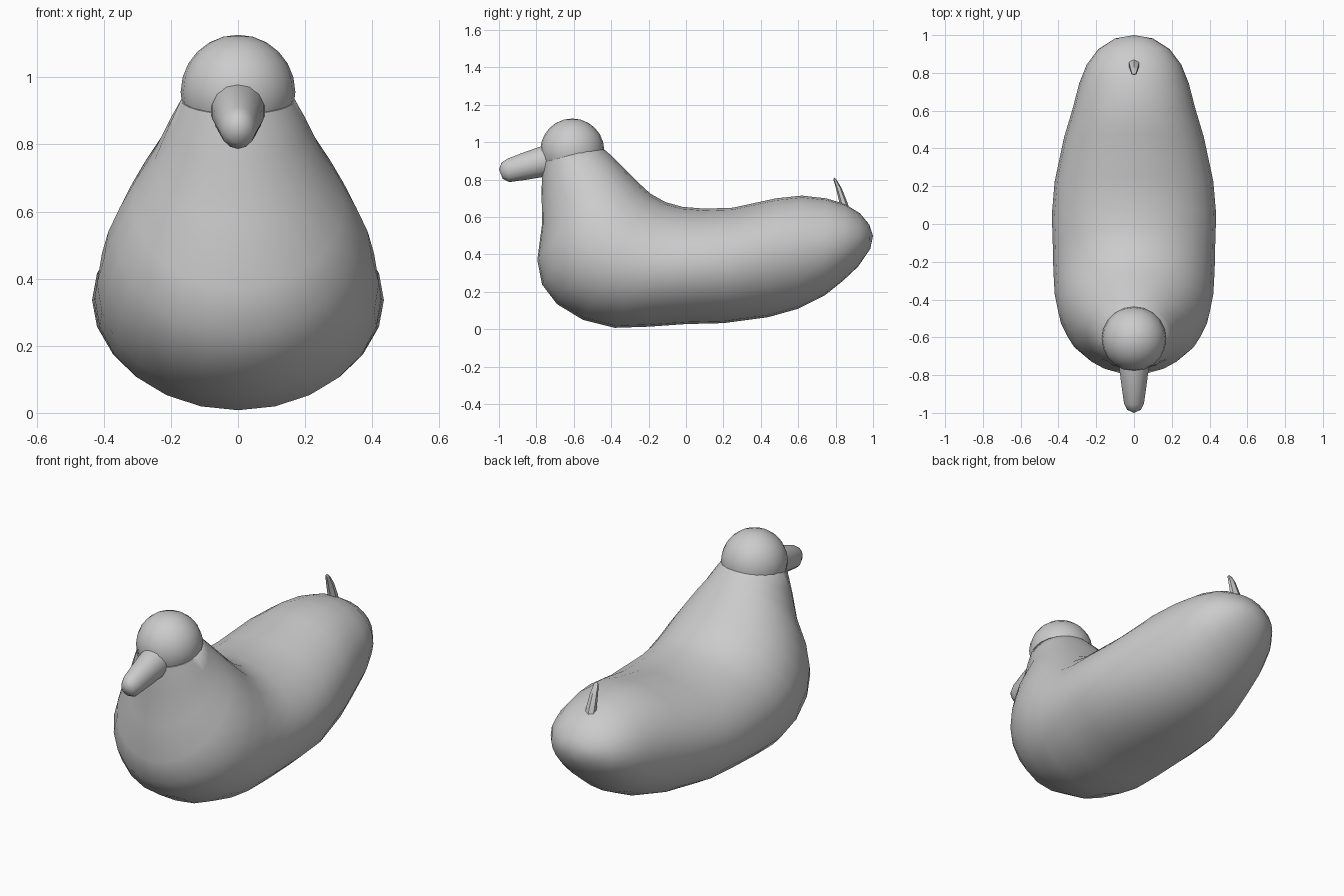
import bpy, bmesh
from math import sin, cos, pi
from mathutils import Vector


def finish(bm, name, angle=60):
    bmesh.ops.recalc_face_normals(bm, faces=bm.faces)
    mesh = bpy.data.meshes.new(name)
    bm.to_mesh(mesh)
    bm.free()
    obj = bpy.data.objects.new(name, mesh)
    bpy.context.collection.objects.link(obj)
    bpy.ops.object.select_all(action='DESELECT')
    obj.select_set(True)
    bpy.context.view_layer.objects.active = obj
    bpy.ops.object.shade_smooth_by_angle(angle=angle * pi / 180)
    return obj


def loft(name, start, sections, end, sides, angle=60):
    """Elliptical rings; section = top y, top z, bottom y, bottom z, half width."""
    bm = bmesh.new()
    rings = []
    for ty, tz, by, bz, w in sections:
        top, bottom = Vector((0, ty, tz)), Vector((0, by, bz))
        mid, half = (top + bottom) / 2, (top - bottom) / 2
        ring = []
        for i in range(sides):
            a = 2 * pi * i / sides
            ring.append(bm.verts.new(mid + half * cos(a) + Vector((w * sin(a), 0, 0))))
        rings.append(ring)
    for a, b in zip(rings, rings[1:]):
        for i in range(sides):
            j = (i + 1) % sides
            bm.faces.new((a[i], a[j], b[j], b[i]))
    for point, ring in ((start, rings[0]), (end, rings[-1])):
        pole = bm.verts.new((0, *point))
        for i in range(sides):
            bm.faces.new((pole, ring[i], ring[(i + 1) % sides]))
    return finish(bm, name, angle)


# Body and neck: one loft from the rump, fanning round the chest up to the head
loft("body", (1.0, 0.50), [
    (0.98, 0.56, 0.985, 0.43, 0.10),
    (0.93, 0.62, 0.92, 0.335, 0.19),
    (0.85, 0.67, 0.84, 0.26, 0.25),
    (0.75, 0.70, 0.74, 0.18, 0.29),
    (0.62, 0.715, 0.60, 0.11, 0.325),
    (0.48, 0.70, 0.44, 0.065, 0.37),
    (0.25, 0.65, 0.20, 0.033, 0.42),
    (0.10, 0.645, 0.00, 0.028, 0.435),
    (-0.02, 0.655, -0.20, 0.014, 0.43),
    (-0.11, 0.68, -0.38, 0.008, 0.427),
    (-0.19, 0.725, -0.55, 0.05, 0.42),
    (-0.25, 0.78, -0.69, 0.135, 0.40),
    (-0.30, 0.83, -0.77, 0.24, 0.365),
    (-0.355, 0.885, -0.795, 0.37, 0.315),
    (-0.40, 0.93, -0.77, 0.56, 0.252),
    (-0.435, 0.96, -0.772, 0.74, 0.208),
    (-0.455, 0.975, -0.768, 0.89, 0.17),
], (-0.61, 0.95), 24)

# Head
bm = bmesh.new()
bmesh.ops.create_uvsphere(bm, u_segments=20, v_segments=12, radius=0.171)
bmesh.ops.translate(bm, verts=bm.verts, vec=(0, -0.608, 0.956))
finish(bm, "head")

# Beak
loft("beak", (-0.64, 0.91), [
    (-0.66, 1.0, -0.66, 0.83, 0.082),
    (-0.77, 0.98, -0.76, 0.815, 0.08),
    (-0.87, 0.945, -0.85, 0.80, 0.067),
    (-0.955, 0.912, -0.945, 0.787, 0.054),
    (-0.985, 0.892, -0.98, 0.805, 0.038),
], (-1.0, 0.855), 14)

# Tail feather: thin upright curl
loft("tail_feather", (0.85, 0.62), [
    (0.83, 0.63, 0.88, 0.63, 0.03),
    (0.815, 0.70, 0.862, 0.68, 0.029),
    (0.80, 0.76, 0.832, 0.755, 0.022),
    (0.788, 0.80, 0.805, 0.80, 0.014),
], (0.792, 0.812), 6, 30)
